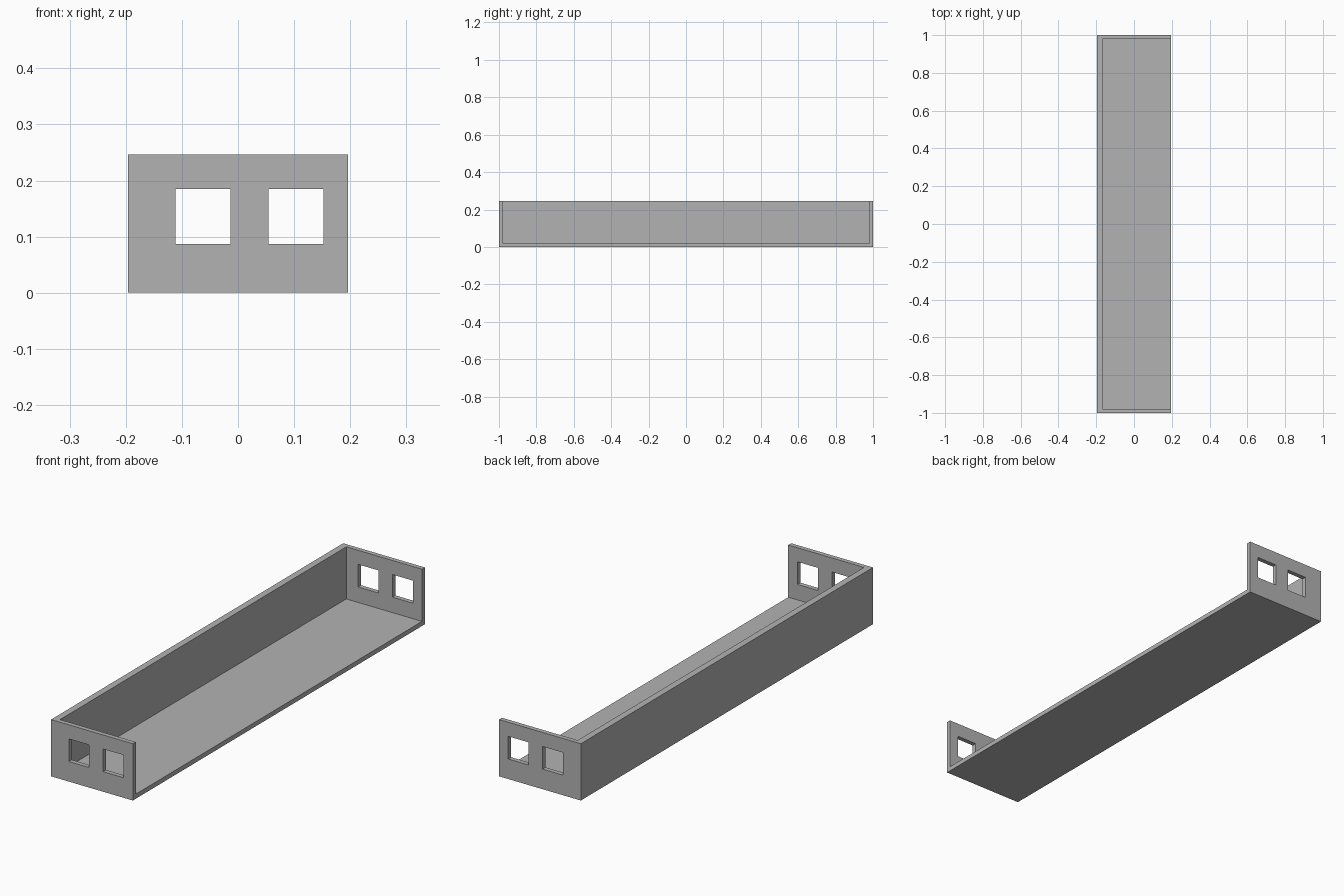
import bpy
from mathutils import Vector

if "Cube" in bpy.data.objects:
    bpy.data.objects.remove(bpy.data.objects["Cube"])

W, L, H = 0.392, 2.0, 0.246          # overall width, length, height
SIDE, END, FLOOR = 0.029, 0.02, 0.02  # wall and floor thicknesses


def box(name, low, high):
    low, high = Vector(low), Vector(high)
    bpy.ops.mesh.primitive_cube_add(size=1, location=(low + high) / 2)
    ob = bpy.context.object
    ob.name = name
    ob.scale = high - low
    bpy.ops.object.transform_apply(location=False, rotation=False, scale=True)
    return ob


def cut(target, cutter):
    cutter.hide_render = True
    mod = target.modifiers.new("cut", 'BOOLEAN')
    mod.operation = 'DIFFERENCE'
    mod.solver = 'EXACT'
    mod.object = cutter
    bpy.context.view_layer.objects.active = target
    bpy.ops.object.modifier_apply(modifier=mod.name)
    bpy.data.objects.remove(cutter)


# Solid tray body
tray = box("tray", (-W / 2, -L / 2, 0), (W / 2, L / 2, H))

# Hollow, open at the top and along the left side
cut(tray, box("cavity", (-W / 2 + SIDE, -L / 2 + END, FLOOR),
              (W, L / 2 - END, H + 0.1)))

# Two square windows through both end walls
for x in (-0.111, 0.054):
    cut(tray, box("window", (x, -L, 0.087), (x + 0.098, L, 0.185)))

# Plain grey finish
grey = bpy.data.materials.new("grey")
grey.use_nodes = True
colour = (0.45, 0.45, 0.45, 1)
grey.diffuse_color = colour
grey.node_tree.nodes["Principled BSDF"].inputs["Base Color"].default_value = colour
tray.data.materials.clear()
tray.data.materials.append(grey)
